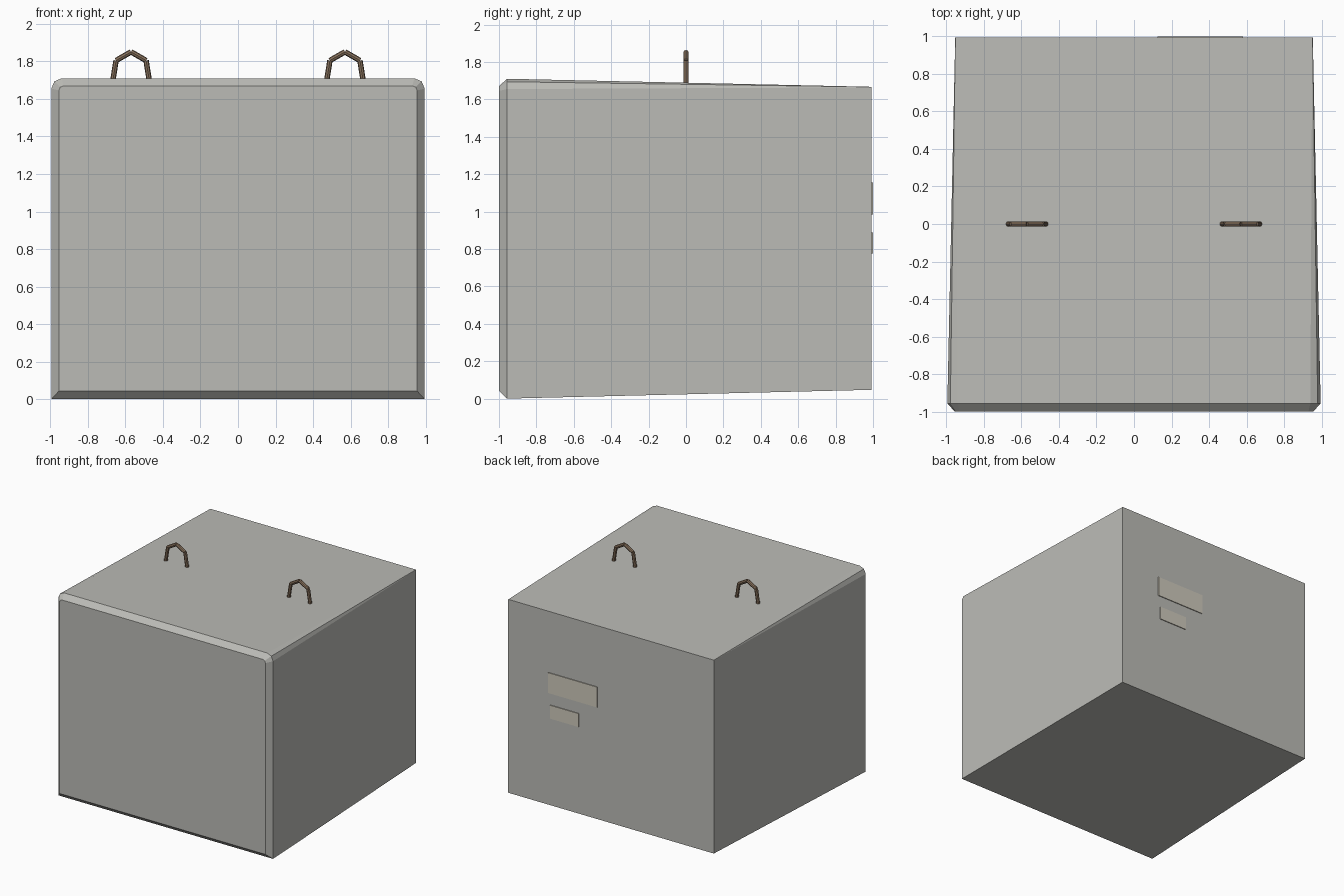
import bpy, bmesh, math
from mathutils import Vector

if "Cube" in bpy.data.objects:
    bpy.data.objects.remove(bpy.data.objects["Cube"])


def material(name, rgb):
    m = bpy.data.materials.new(name)
    m.diffuse_color = (*rgb, 1)
    m.use_nodes = True
    m.node_tree.nodes["Principled BSDF"].inputs["Base Color"].default_value = m.diffuse_color
    return m


concrete = material("concrete", (0.50, 0.50, 0.47))
rust = material("rusty_steel", (0.25, 0.17, 0.11))
plate = material("plate", (0.62, 0.59, 0.50))


def finish(name, bm, mat):
    bmesh.ops.recalc_face_normals(bm, faces=bm.faces)
    me = bpy.data.meshes.new(name)
    bm.to_mesh(me)
    bm.free()
    me.materials.append(mat)
    ob = bpy.data.objects.new(name, me)
    bpy.context.collection.objects.link(ob)
    return ob


# Block cross-section: square bottom corners, rounded top corners
def section(bm, y, half, z0, z1, r):
    pts = [(-half, z0), (half, z0)]
    for side, angles in ((1, (0, 45, 90)), (-1, (90, 135, 180))):
        for a in angles:
            a = math.radians(a)
            pts.append((side * (half - r) + r * math.cos(a), z1 - r + r * math.sin(a)))
    return [bm.verts.new((x, y, z)) for x, z in pts]


# Concrete block: chamfered front, tapering to the back
bm = bmesh.new()
rings = [section(bm, -1.0, 0.955, 0.043, 1.67, 0.025),
         section(bm, -0.957, 0.995, 0.0, 1.71, 0.055),
         section(bm, 0.993, 0.953, 0.047, 1.667, 0.003)]
for a, b in zip(rings, rings[1:]):
    n = len(a)
    for i in range(n):
        j = (i + 1) % n
        bm.faces.new((a[i], a[j], b[j], b[i]))
bm.faces.new(rings[0])
bm.faces.new(rings[-1])
finish("concrete_block", bm, concrete)


# Lifting loops: short straight rods joined end to end
def rod(bm, p, q, radius):
    p, q = Vector(p), Vector(q)
    d = q - p
    made = bmesh.ops.create_cone(bm, cap_ends=True, segments=8, radius1=radius,
                                 radius2=radius, depth=d.length)["verts"]
    m = d.to_track_quat('Z', 'Y').to_matrix().to_4x4()
    m.translation = (p + q) / 2
    bmesh.ops.transform(bm, matrix=m, verts=made)


path = [(-0.1, 1.68), (-0.08, 1.805), (0, 1.851), (0.08, 1.805), (0.1, 1.68)]
for name, cx in (("left_lifting_loop", -0.57), ("right_lifting_loop", 0.57)):
    bm = bmesh.new()
    for (x0, z0), (x1, z1) in zip(path, path[1:]):
        rod(bm, (cx + x0, 0, z0), (cx + x1, 0, z1), 0.0145)
    finish(name, bm, rust)

# Blank plates on the back
for name, x0, x1, z0, z1 in (("large_plate", 0.125, 0.58, 0.985, 1.155),
                             ("small_plate", 0.295, 0.56, 0.775, 0.887)):
    bm = bmesh.new()
    bmesh.ops.create_cube(bm, size=1)
    for v in bm.verts:
        v.co = ((x0 + x1) / 2 + v.co.x * (x1 - x0), 0.993 + v.co.y * 0.014,
                (z0 + z1) / 2 + v.co.z * (z1 - z0))
    finish(name, bm, plate)
